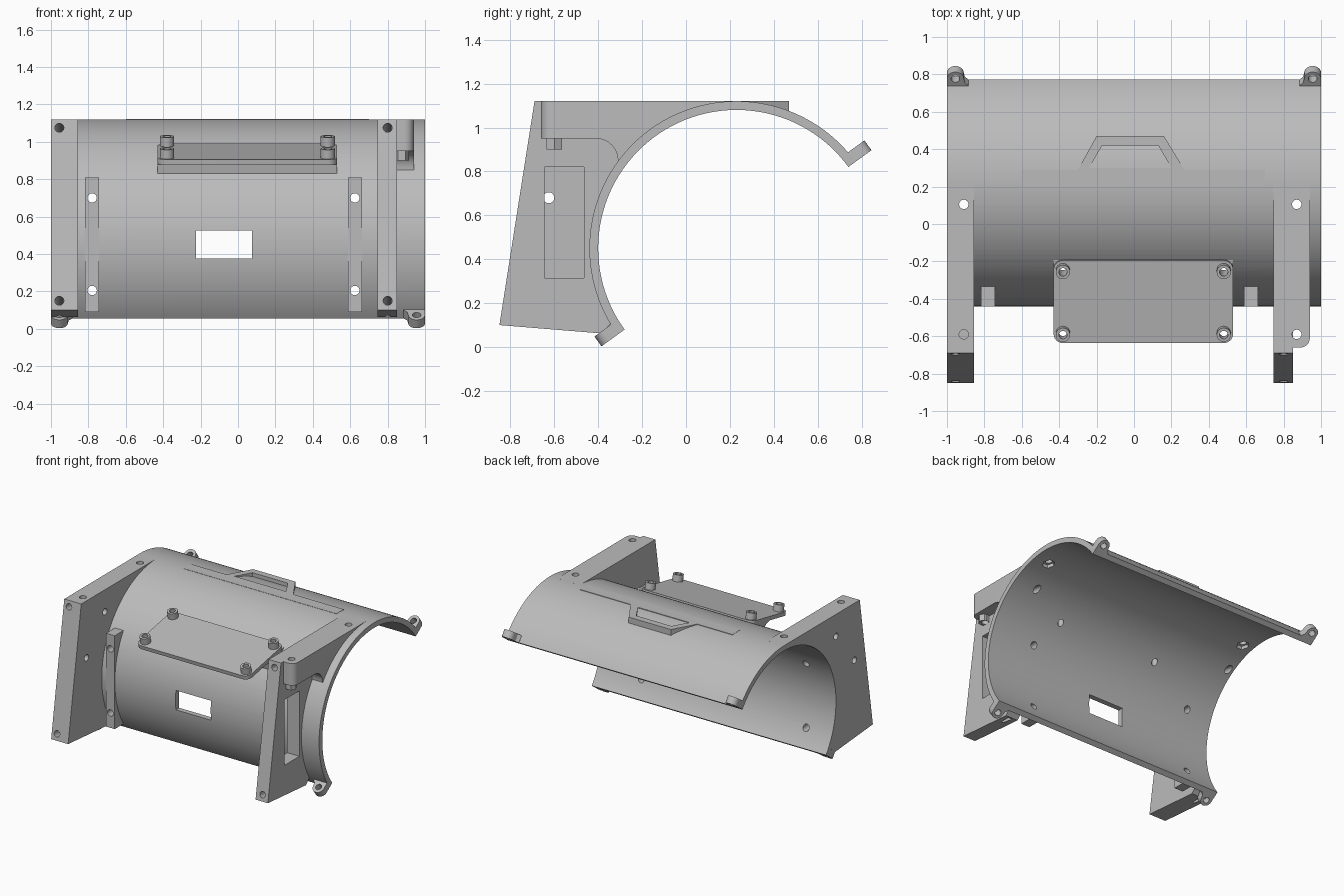
import bpy, bmesh, math
from mathutils import Matrix, Vector

if "Cube" in bpy.data.objects:
    bpy.data.objects.remove(bpy.data.objects["Cube"], do_unlink=True)

CY, CZ, R_OUT, R_IN = 0.23, 0.45, 0.67, 0.63   # shell axis and radii
START = math.radians(36)

grey = bpy.data.materials.new("plain grey")
grey.use_nodes = True
grey.diffuse_color = (0.5, 0.5, 0.5, 1)
grey.node_tree.nodes["Principled BSDF"].inputs["Base Color"].default_value = (0.5, 0.5, 0.5, 1)


def frame(x, y, z, at=(0, 0, 0)):
    m = Matrix((x, y, z)).transposed().to_4x4()
    m.translation = Vector(at)
    return m


ALONG_X = frame((0, 1, 0), (0, 0, 1), (1, 0, 0))
ALONG_Y = frame((0, 0, 1), (1, 0, 0), (0, 1, 0))
ALONG_Z = Matrix.Identity(4)


def prism(name, pts, lo, hi, m=ALONG_Z):
    """Extrude a flat outline from lo to hi along the frame's third axis."""
    bm = bmesh.new()
    base = bm.faces.new([bm.verts.new((p[0], p[1], lo)) for p in pts])
    top = bmesh.ops.extrude_face_region(bm, geom=[base])["geom"]
    verts = [v for v in top if isinstance(v, bmesh.types.BMVert)]
    bmesh.ops.translate(bm, vec=(0, 0, hi - lo), verts=verts)
    bmesh.ops.recalc_face_normals(bm, faces=bm.faces)
    bm.transform(m)
    me = bpy.data.meshes.new(name)
    bm.to_mesh(me)
    bm.free()
    me.materials.append(grey)
    ob = bpy.data.objects.new(name, me)
    bpy.context.collection.objects.link(ob)
    return ob


def arc(cx, cy, r, a0, a1, n):
    return [(cx + r * math.cos(a0 + (a1 - a0) * i / n),
             cy + r * math.sin(a0 + (a1 - a0) * i / n)) for i in range(n + 1)]


def circle(r, n=24, cx=0, cy=0):
    return arc(cx, cy, r, 0, math.tau, n)[:-1]


def rod(at, direction, r, length, n=24):
    """Cutter cylinder starting at a point and running along a direction."""
    m = Vector(direction).to_track_quat('Z', 'Y').to_matrix().to_4x4()
    m.translation = Vector(at)
    return prism("cutter", circle(r, n), 0, length, m)


def box(x0, x1, y0, y1, z0, z1, name="cutter"):
    return prism(name, [(x0, y0), (x1, y0), (x1, y1), (x0, y1)], z0, z1)


def cut(ob, *cutters):
    for c in cutters:
        mod = ob.modifiers.new("cut", 'BOOLEAN')
        mod.operation, mod.solver, mod.object = 'DIFFERENCE', 'EXACT', c
    bpy.context.view_layer.update()
    ev = ob.evaluated_get(bpy.context.evaluated_depsgraph_get())
    me = bpy.data.meshes.new_from_object(ev)
    ob.modifiers.clear()
    ob.data = me
    for c in cutters:
        bpy.data.objects.remove(c, do_unlink=True)


def clip():
    """Cutter that trims a part to the outside of the shell."""
    return prism("cutter", circle(0.655, 96, CY, CZ), -2, 2, ALONG_X)


# hole positions shared by several parts
BAR_X, BAR_Z = (-0.78, 0.625), (0.70, 0.205)
FRONT_N = Vector((0, 1.02, -0.16)).normalized()
PLATE = Matrix.Translation((0.05, -0.41, 0.918)) @ Matrix.Rotation(math.radians(11), 4, 'X')
BOLTS = [(sx * 0.43, sy * 0.171) for sx in (-1, 1) for sy in (-1, 1)]


def bar_holes(x):
    return [rod((x, -0.6, z), (0, 1, 0), 0.025, 0.5) for z in BAR_Z]


def front_hole(x, z, length):
    y = -0.85 + 0.16 * (z - 0.10) / 1.02
    return rod(Vector((x, y, z)) - FRONT_N * 0.05, FRONT_N, 0.024, length)


def bolt_hole(p):
    return rod(PLATE @ Vector((p[0], p[1], 0.15)), PLATE.to_3x3() @ Vector((0, 0, -1)), 0.022, 0.32)


# half-cylinder shell with its window and screw holes
end = START + math.pi
shell = prism("shell", arc(CY, CZ, R_OUT, START, end, 72) + arc(CY, CZ, R_IN, end, START, 72),
              -1, 1, ALONG_X)
cutters = [box(-0.225, 0.075, -0.6, -0.2, 0.375, 0.525)]
for x in BAR_X:
    cutters += bar_holes(x)
for x in (-0.91, 0.87):
    cutters += [rod((x, 0.105, 0.8), (0, 0, 1), 0.025, 0.5),
                rod((x, 0.105, 0.9), (0, 0, 1), 0.045, 0.19, 6)]
cutters += [front_hole(x, 1.075, 0.8) for x in (-0.955, 0.80)]
cutters += [bolt_hole(p) for p in BOLTS if p[1] > 0]
cut(shell, *cutters)

# side brackets
SIDE = [(-0.69, 1.12), (-0.85, 0.10), (-0.385, 0.062), (-0.345, 0.105), (0, 0.3), (CY, CZ), (CY, 1.12)]
for name, x0, x1, hx, top_x in (("right_bracket", -1, -0.855, -0.955, -0.91),
                                ("left_bracket", 0.745, 0.85, 0.80, 0.87)):
    b = prism(name, SIDE, x0, x1, ALONG_X)
    tools = [clip(), front_hole(hx, 1.075, 0.8), front_hole(hx, 0.15, 0.5),
             rod((top_x, 0.105, 0.8), (0, 0, 1), 0.025, 0.5),
             rod((top_x, -0.59, 0.90), (0, 0, 1), 0.025, 0.4)]
    if x0 < 0:
        tools += [rod((-1.2, y, z), (1, 0, 0), 0.025, 0.5) for y, z in ((-0.625, 0.68), (-0.40, 0.95))]
    else:
        tools.append(box(0.6, 1, -0.645, -0.465, 0.315, 0.82))
    cut(b, *tools)

# top flange of the left bracket, with its fillet and nut
flange = prism("left_flange", [(0.845, -0.66)] + arc(0.89, -0.61, 0.05, -math.pi / 2, 0, 8)
               + [(0.94, CY), (0.845, CY)], 0.95, 1.12)
cut(flange, clip(), rod((0.87, 0.105, 0.8), (0, 0, 1), 0.025, 0.5),
    rod((0.87, -0.59, 0.8), (0, 0, 1), 0.025, 0.5))
fillet = prism("left_flange_fillet", arc(-0.41, 0.85, 0.1, math.pi / 2, 0, 8)
               + [(-0.2, 0.85), (-0.2, 0.951)], 0.845, 0.94, ALONG_X)
cut(fillet, clip())
nut = prism("left_flange_nut", circle(0.04, 6, 0.875, -0.60), 0.90, 0.952)
cut(nut, rod((0.87, -0.59, 0.8), (0, 0, 1), 0.025, 0.5))

# vertical mounting bars on the front
for name, x in (("right_bar", BAR_X[0]), ("left_bar", BAR_X[1])):
    bar = box(x - 0.037, x + 0.037, -0.442, -0.25, 0.09, 0.81, name)
    cut(bar, clip(), *bar_holes(x))

# tilted top plate with rounded corners, support wedge and hollow bolts
corners = ((0.43, 0.175), (-0.43, 0.175), (-0.43, -0.175), (0.43, -0.175))
outline = []
for i, (x, y) in enumerate(corners):
    outline += arc(x, y, 0.05, i * math.pi / 2, (i + 1) * math.pi / 2, 6)
plate = prism("top_plate", outline, 0, 0.03, PLATE)
cut(plate, clip(), *[bolt_hole(p) for p in BOLTS])
wedge = prism("plate_support", [(-0.19, 0.97), (-0.42, 0.92), (-0.36, 0.905), (-0.33, 0.875),
                                (-0.32, 0.83), (-0.2, 0.83)], -0.43, 0.53, ALONG_X)
cut(wedge, clip(), *[bolt_hole(p) for p in BOLTS if p[1] > 0])
for i, p in enumerate(BOLTS):
    bolt = prism("plate_bolt_%d" % (i + 1), circle(0.038, 24, *p), 0.029, 0.08, PLATE)
    cut(bolt, bolt_hole(p))

# flat handle loop on the crown
handle = prism("handle", [(-0.6, 0.2), (0.7, 0.2), (0.7, 0.29), (0.27, 0.29), (0.16, 0.47),
                          (-0.2, 0.47), (-0.3, 0.29), (-0.6, 0.29)], 1.0, 1.121)
cut(handle, clip(), prism("cutter", [(-0.24, 0.30), (0.2, 0.30), (0.13, 0.42), (-0.17, 0.42)], 0.9, 1.3))

# four rounded lugs along the shell edges
for edge, ang, lo, hi in (("rear", START, 0, 0.055), ("front", end, -0.055, 0)):
    c, s = math.cos(ang), math.sin(ang)
    m = frame((1, 0, 0), (0, c, s), (0, -s, c), (0, CY, CZ))
    for side, k in (("right", -1), ("left", 1)):
        pts = [(k, 0.65), (k, 0.715)]
        pts += [(k * (0.955 + x), 0.715 + y) for x, y in arc(0, 0, 0.045, 0, math.pi, 12)[1:]]
        pts += [(k * 0.905, 0.69), (k * 0.885, 0.67), (k * 0.885, 0.65)]
        lug = prism("%s_%s_lug" % (edge, side), pts, lo, hi, m)
        cut(lug, prism("cutter", circle(0.023, 24, k * 0.955, 0.715), -0.1, 0.1, m))

# smooth the curved faces, keep the edges crisp
bpy.ops.object.select_all(action='DESELECT')
for ob in bpy.context.scene.objects:
    if ob.type == 'MESH':
        ob.select_set(True)
        bpy.context.view_layer.objects.active = ob
bpy.ops.object.shade_smooth_by_angle(angle=math.radians(30))
